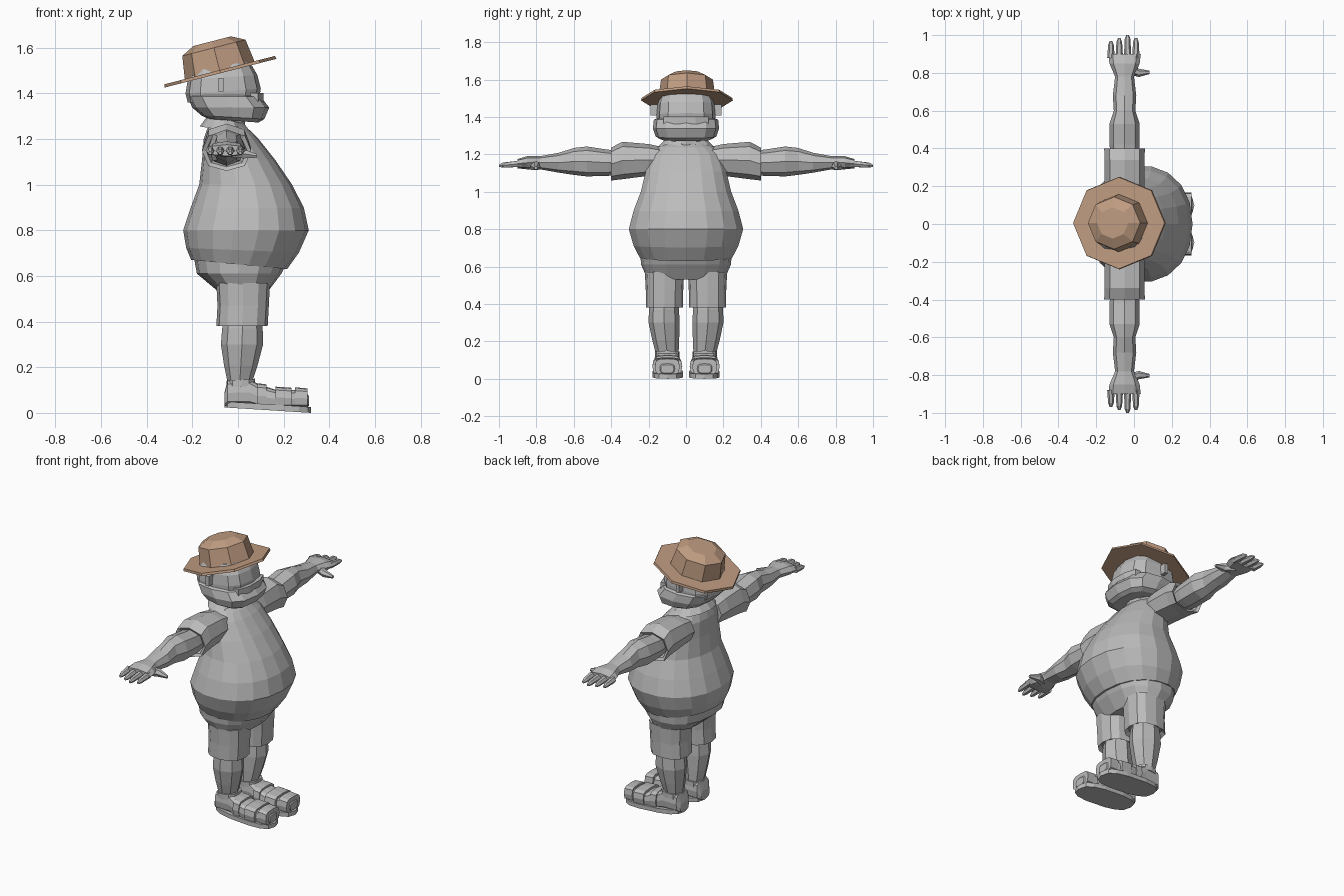
import bpy, bmesh, math
from mathutils import Vector

cube = bpy.data.objects.get("Cube")
if cube:
    bpy.data.objects.remove(cube, do_unlink=True)


def material(name, *rgb):
    made = bpy.data.materials.new(name)
    made.use_nodes = True
    made.diffuse_color = (*rgb, 1)
    made.node_tree.nodes["Principled BSDF"].inputs["Base Color"].default_value = (*rgb, 1)
    return made


GREY = material("plain grey", 0.5, 0.5, 0.5)
TAN = material("hat tan", 0.52, 0.33, 0.22)


def finish(name, bm, paint=GREY, pair=False):
    """Turn the mesh into an object, mirrored to the other side if it is a pair."""
    bmesh.ops.recalc_face_normals(bm, faces=bm.faces)
    mesh = bpy.data.meshes.new(name)
    bm.to_mesh(mesh)
    bm.free()
    mesh.materials.append(paint)
    part = bpy.data.objects.new(name, mesh)
    bpy.context.collection.objects.link(part)
    if pair:
        mirror = part.modifiers.new("Mirror", "MIRROR")
        mirror.use_axis = (False, True, False)
        mirror.use_mirror_merge = False


def skin(bm, rows, closed):
    """Join neighbouring rows of vertices with quads."""
    for low, high in zip(rows, rows[1:]):
        count = len(low)
        for i in range(count if closed else count - 1):
            j = (i + 1) % count
            bm.faces.new((low[i], low[j], high[j], high[i]))


def loft(name, rings, sides=8, square=1.0, **options):
    """Skin a stack of rings; a square below one makes the outline boxier."""
    def rounded(value):
        return math.copysign(abs(value) ** square, value)

    bm = bmesh.new()
    rows = []
    for centre, a, b in rings:
        turns = [math.tau * i / sides for i in range(sides)]
        rows.append([bm.verts.new(centre + a * rounded(math.cos(t)) + b * rounded(math.sin(t)))
                     for t in turns])
    skin(bm, rows, closed=True)
    bm.faces.new(rows[0])
    bm.faces.new(rows[-1])
    finish(name, bm, **options)


def block(name, rings, **options):
    """Skin rings as rectangles through their corners."""
    bm = bmesh.new()
    rows = [[bm.verts.new(corner) for corner in (c + a + b, c - a + b, c - a - b, c + a - b)]
            for c, a, b in rings]
    skin(bm, rows, closed=True)
    bm.faces.new(rows[0])
    bm.faces.new(rows[-1])
    finish(name, bm, **options)


def flowing(rings):
    """Add a smoothly curved ring between each neighbouring two."""
    result = [rings[0]]
    for i in range(len(rings) - 1):
        before, after = rings[max(i - 1, 0)], rings[min(i + 2, len(rings) - 1)]
        middle = [(p + q) * 0.5 + (p + q - o - r) / 16
                  for o, p, q, r in zip(before, rings[i], rings[i + 1], after)]
        result += [middle, rings[i + 1]]
    return result


def level(z, front, back, width, tilt=0, y=0):
    """Flat ring; tilt raises the front and lowers the back."""
    return (Vector(((front + back) / 2, y, z)), Vector(((front - back) / 2, 0, tilt)),
            Vector((0, width, 0)))


def sideways(y, depth, height, x=-0.05, z=1.155):
    """Upright ring facing along an arm."""
    return Vector((x, y, z)), Vector((depth, 0, 0)), Vector((0, 0, height))


def forward(x, bottom, top, width, y=0.1):
    """Upright ring facing along a foot."""
    return (Vector((x, y, (bottom + top) / 2)), Vector((0, width, 0)),
            Vector((0, 0, (top - bottom) / 2)))


# Shirt with an overhanging hem
loft("shirt", [level(z=0.655, front=0.18, back=-0.18, width=0.22, tilt=-0.02)] + flowing([
    level(z=0.65, front=0.215, back=-0.205, width=0.25, tilt=-0.02),
    level(z=0.8, front=0.31, back=-0.24, width=0.31),
    level(z=1.0, front=0.237, back=-0.17, width=0.245),
    level(z=1.2, front=0.09, back=-0.15, width=0.19),
    level(z=1.26, front=0.035, back=-0.12, width=0.11, tilt=-0.01)]), sides=18, square=0.92)

# Collar, open at the front with drooping points
bm = bmesh.new()
rows = []
for z, radius in (1.285, 0.08), (1.235, 0.118):
    row = []
    for i in range(13):
        angle = math.tau * (0.03 + 0.94 * i / 12)
        droop = 0.03 if i in (1, 11) and radius > 0.1 else 0
        row.append(bm.verts.new((radius * math.cos(angle) - 0.05, radius * 1.3 * math.sin(angle),
                                 z - droop - math.cos(angle) / 50)))
    rows.append(row)
skin(bm, rows, closed=False)
finish("collar", bm)

# Shorts
loft("shorts_seat", [
    level(z=0.53, front=0.13, back=-0.085, width=0.205),
    level(z=0.61, front=0.19, back=-0.18, width=0.24),
    level(z=0.67, front=0.21, back=-0.195, width=0.245, tilt=-0.02)], sides=16, square=0.85)
loft("shorts_legs", [
    level(z=0.4, front=0.11, back=-0.075, width=0.08, y=0.115),
    level(z=0.38, front=0.13, back=-0.095, width=0.1, y=0.115),
    level(z=0.47, front=0.135, back=-0.09, width=0.1, y=0.115),
    level(z=0.57, front=0.14, back=-0.095, width=0.105, y=0.115)],
    sides=12, square=0.8, pair=True)

# Lower legs
loft("lower_legs", flowing([
    level(z=0.13, front=0.06, back=-0.045, width=0.06, y=0.1),
    level(z=0.3, front=0.11, back=-0.075, width=0.083, y=0.117),
    level(z=0.42, front=0.1, back=-0.06, width=0.075, y=0.117)]), pair=True)

# Sandals: sole, foot and straps
loft("soles", [level(z=z, front=0.32, back=-0.06, width=0.083, tilt=-0.012, y=0.098)
               for z in (0.012, 0.038)], sides=14, square=0.7, pair=True)
loft("feet", [
    forward(x=-0.06, bottom=0.03, top=0.085, width=0.042),
    forward(x=-0.045, bottom=0.03, top=0.145, width=0.06),
    forward(x=0.05, bottom=0.03, top=0.15, width=0.064),
    forward(x=0.09, bottom=0.02, top=0.125, width=0.066),
    forward(x=0.17, bottom=0.02, top=0.1, width=0.074),
    forward(x=0.29, bottom=0.02, top=0.1, width=0.056),
    forward(x=0.31, bottom=0.03, top=0.075, width=0.035)], sides=12, square=0.6, pair=True)
loft("ankle_straps", [level(z=z, front=0.075, back=-0.05, width=0.066, tilt=0.005, y=0.1)
                      for z in (0.115, 0.145)], sides=12, square=0.8, pair=True)
for name, x, length, top, width in (("instep_straps", 0.085, 0.04, 0.13, 0.074),
                                    ("middle_straps", 0.165, 0.07, 0.115, 0.08),
                                    ("toe_straps", 0.25, 0.055, 0.112, 0.066)):
    loft(name, [forward(x, 0.02, top, width), forward(x + length, 0.02, top - 0.005, width)],
         sides=12, square=0.55, pair=True)

# Sleeves with recessed cuffs
loft("sleeves", [
    sideways(y=0.13, depth=0.1, height=0.075, z=1.165),
    sideways(y=0.2, depth=0.105, height=0.085, z=1.17),
    sideways(y=0.34, depth=0.105, height=0.1, z=1.167),
    sideways(y=0.4, depth=0.108, height=0.088, z=1.148),
    sideways(y=0.39, depth=0.09, height=0.07, z=1.148),
    sideways(y=0.35, depth=0.08, height=0.06)], square=0.85, pair=True)

# Arms and palms
loft("arms", [
    sideways(y=0.34, depth=0.07, height=0.065),
    sideways(y=0.42, depth=0.08, height=0.07),
    sideways(y=0.53, depth=0.08, height=0.08, z=1.162),
    sideways(y=0.6, depth=0.057, height=0.072, z=1.162),
    sideways(y=0.68, depth=0.062, height=0.053),
    sideways(y=0.78, depth=0.05, height=0.035),
    sideways(y=0.85, depth=0.08, height=0.035),
    sideways(y=0.9, depth=0.086, height=0.025, z=1.15)], square=0.9, pair=True)

# Fingers and thumbs
for i, finger in enumerate(("little", "ring", "middle", "index")):
    x = 0.044 * i - 0.122
    tip = 1 - 0.016 * abs(i - 2)
    loft(finger + "_fingers", [
        sideways(0.88, 0.02, 0.02, x=x, z=1.15),
        sideways(tip - 0.02, 0.015, 0.015, x=x, z=1.143),
        sideways(tip, 0.007, 0.007, x=x, z=1.138)], sides=6, pair=True)
loft("thumbs", [
    forward(x=-0.03, bottom=1.115, top=1.175, width=0.03, y=0.825),
    forward(x=0.025, bottom=1.112, top=1.158, width=0.022, y=0.8),
    forward(x=0.083, bottom=1.117, top=1.135, width=0.009, y=0.803)], sides=6, pair=True)

# Head
loft("neck", [level(z, front=0.03, back=-0.13, width=0.09) for z in (1.2, 1.32)], sides=10)
loft("jaw", [
    level(z=1.28, front=0.09, back=-0.13, width=0.135, tilt=-0.008),
    level(z=1.295, front=0.115, back=-0.16, width=0.162, tilt=-0.008),
    level(z=1.337, front=0.137, back=-0.2, width=0.177),
    level(z=1.385, front=0.1, back=-0.222, width=0.172),
    level(z=1.4, front=0.06, back=-0.2, width=0.14)], sides=12, square=0.72)
loft("skull", [
    level(z=1.36, front=0.09, back=-0.22, width=0.155),
    level(z=1.41, front=0.1, back=-0.23, width=0.157, tilt=0.01),
    level(z=1.47, front=0.085, back=-0.22, width=0.152, tilt=0.01),
    level(z=1.52, front=0.05, back=-0.2, width=0.13, tilt=0.02)], sides=12, square=0.72)
block("upper_lip", [sideways(y, depth=0.04 - abs(y) / 10, height=0.02, x=0.09 - abs(y) / 4, z=1.382)
                    for y in (-0.12, -0.05, 0.05, 0.12)])
block("ears", [sideways(y, depth=0.011, height=0.03, x=-0.075, z=1.437)
               for y in (0.14, 0.19)], pair=True)

# Hat, tilted up at the front
lean = math.radians(14.4)
axis = Vector((-math.sin(lean), 0, math.cos(lean)))
fore = Vector((math.cos(lean), 0, math.sin(lean)))


def disc(height, radius):
    return (Vector((-0.077, 0.005, 1.488)) + axis * height, fore * radius,
            Vector((0, radius * 0.97, 0)))


loft("hat_brim", [disc(0, 0.253), disc(0.014, 0.25)], paint=TAN)
loft("hat_crown", [disc(0.01, 0.158), disc(0.115, 0.143), disc(0.145, 0.085)], paint=TAN)
